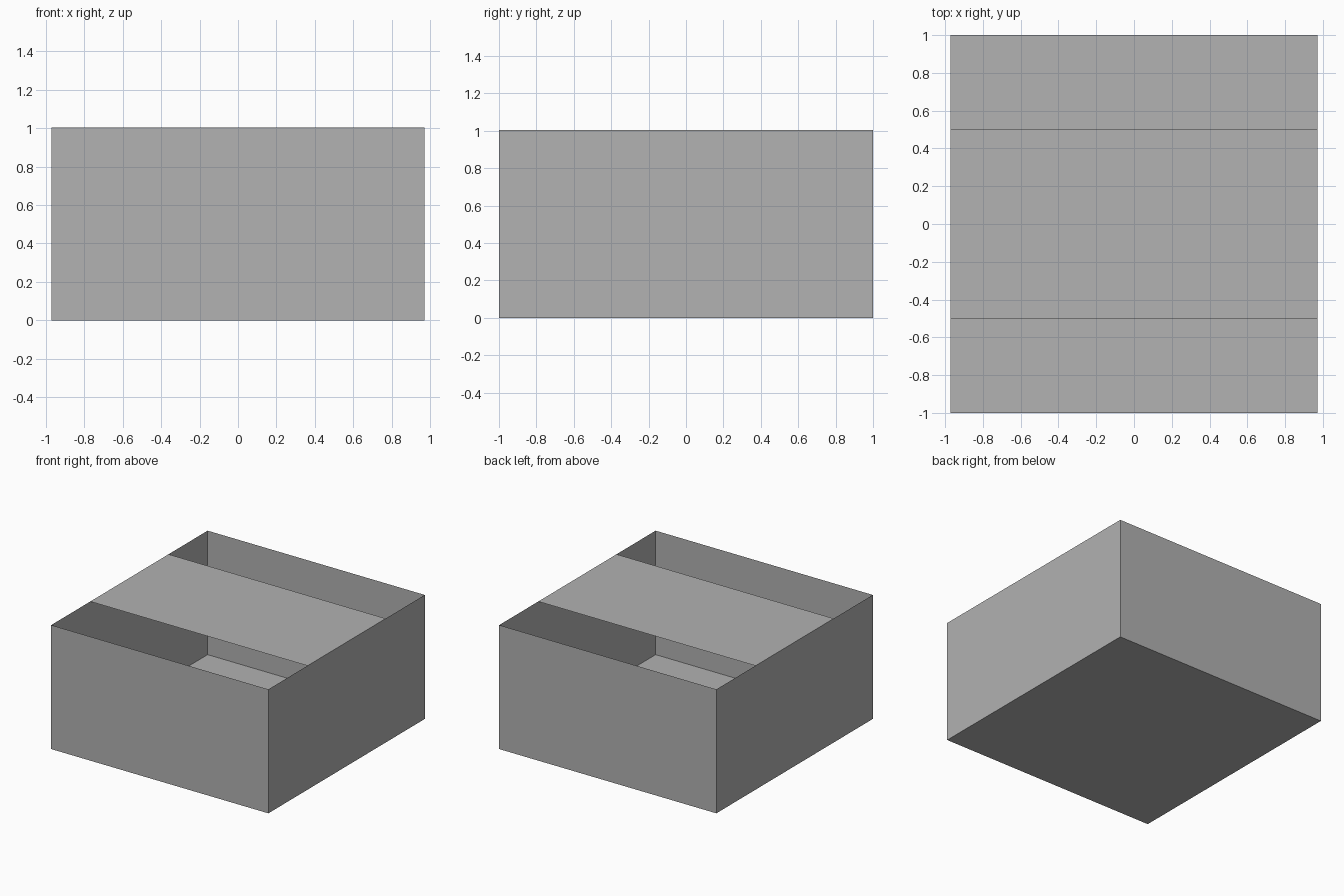
import bpy
import bmesh

cube = bpy.data.objects.get("Cube")
if cube:
    bpy.data.objects.remove(cube, do_unlink=True)

HALF_X, HALF_Y, HEIGHT = 0.972, 1.0, 1.003
STRIP_HALF_Y = 0.5

grey = bpy.data.materials.new("plain grey")
grey.use_nodes = True
colour = (0.445, 0.445, 0.445, 1)
grey.diffuse_color = colour
grey.node_tree.nodes["Principled BSDF"].inputs["Base Color"].default_value = colour


def add_object(name, bm):
    mesh = bpy.data.meshes.new(name)
    bm.to_mesh(mesh)
    bm.free()
    mesh.materials.append(grey)
    obj = bpy.data.objects.new(name, mesh)
    bpy.context.collection.objects.link(obj)
    return obj


# Open box: thin sheet walls and floor, no lid
bm = bmesh.new()
bmesh.ops.create_cube(bm, size=1)
bmesh.ops.scale(bm, vec=(2 * HALF_X, 2 * HALF_Y, HEIGHT), verts=bm.verts)
bmesh.ops.translate(bm, vec=(0, 0, HEIGHT / 2), verts=bm.verts)
lid = [f for f in bm.faces if f.normal.z > 0.5]
bmesh.ops.delete(bm, geom=lid, context="FACES_ONLY")
add_object("open_box", bm)

# Flat strip across the middle of the opening
bm = bmesh.new()
bmesh.ops.create_grid(bm, x_segments=1, y_segments=1, size=1)
bmesh.ops.scale(bm, vec=(HALF_X, STRIP_HALF_Y, 1), verts=bm.verts)
bmesh.ops.translate(bm, vec=(0, 0, HEIGHT), verts=bm.verts)
add_object("top_strip", bm)
